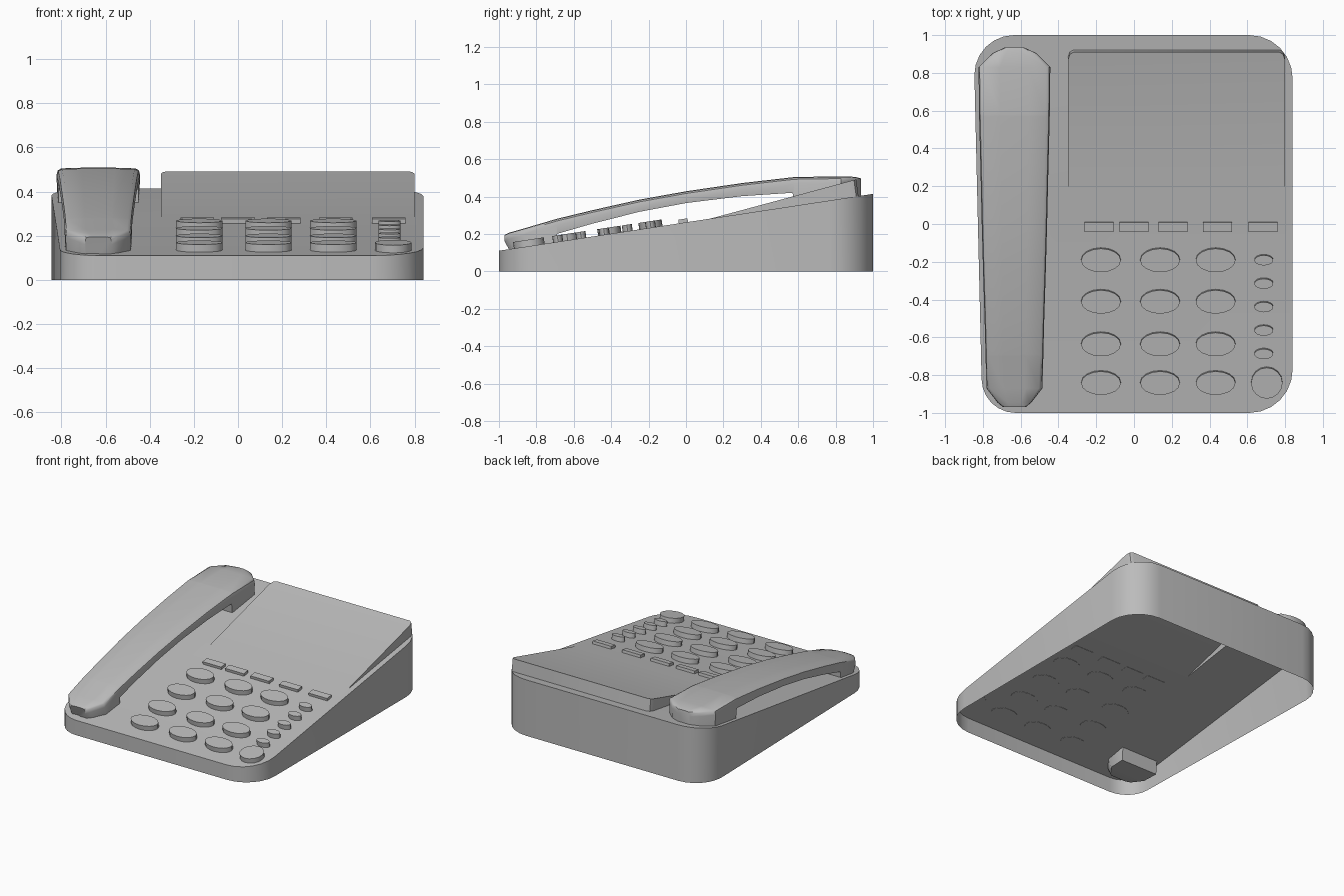
import bpy, bmesh, math
from mathutils import Matrix

cube = bpy.data.objects.get("Cube")
if cube:
    bpy.data.objects.remove(cube, do_unlink=True)

grey = bpy.data.materials.new("warm_grey_plastic")
grey.use_nodes = True
colour = (0.5, 0.5, 0.5, 1)
grey.diffuse_color = colour
grey.node_tree.nodes["Principled BSDF"].inputs["Base Color"].default_value = colour

SLOPE = 0.152
TILT = math.atan(SLOPE)


def deck(y):
    """Height of the sloping top at a given depth."""
    return 0.11 + SLOPE * (y + 1)


def finish(bm, name, angle=35):
    bmesh.ops.recalc_face_normals(bm, faces=bm.faces)
    mesh = bpy.data.meshes.new(name)
    bm.to_mesh(mesh)
    bm.free()
    mesh.materials.append(grey)
    ob = bpy.data.objects.new(name, mesh)
    bpy.context.collection.objects.link(ob)
    bpy.ops.object.select_all(action="DESELECT")
    ob.select_set(True)
    bpy.context.view_layer.objects.active = ob
    bpy.ops.object.shade_smooth_by_angle(angle=math.radians(angle))
    return ob


def loop_edges(bm, verts):
    return [bm.edges.get((a, b)) or bm.edges.new((a, b))
            for a, b in zip(verts, verts[1:] + verts[:1])]


def bridge(bm, low, high):
    """Wall between two loops; shared corners give triangles."""
    n = len(low)
    for i in range(n):
        j = (i + 1) % n
        face = list(dict.fromkeys((low[i], low[j], high[j], high[i])))
        if len(face) > 2:
            bm.faces.new(face)


# Hollow body with a sloping deck and a raised document panel
bm = bmesh.new()
outline = []
corners = [(0.61, -0.77, -90, 0.23), (0.61, 0.77, 0, 0.23),
           (-0.635, 0.79, 90, 0.21), (-0.627, -0.82, 180, 0.18)]
for cx, cy, start, r in corners:
    for i in range(7):
        a = math.radians(start + 15 * i)
        outline.append((cx + r * math.cos(a), cy + r * math.sin(a)))
floor = [bm.verts.new((x, y, 0)) for x, y in outline]
rim = [bm.verts.new((x, y, deck(y))) for x, y in outline]
bridge(bm, floor, rim)

panel = [(-0.35, 0.13), (0.8, 0.13), (0.8, 0.88), (0.79, 0.91),
         (0.77, 0.922), (-0.32, 0.922), (-0.34, 0.91), (-0.35, 0.88)]
foot = [bm.verts.new((x, y, deck(y))) for x, y in panel]
raised = foot[:2] + [bm.verts.new((x, y - 0.012, 0.28 + 0.267 * (y - 0.13)))
                     for x, y in panel[2:]]
bmesh.ops.triangle_fill(bm, use_beauty=True,
                        edges=loop_edges(bm, rim) + loop_edges(bm, foot))
bridge(bm, foot, raised)
bm.faces.new(raised)
finish(bm, "body")

# Handset: cross-sections lofted from mouthpiece to earpiece
# depth, half width, top, bottom
stations = [(-0.97, 0.06, 0.195, 0.07), (-0.945, 0.09, 0.207, 0.06),
            (-0.87, 0.148, 0.228, 0.06), (-0.70, 0.153, 0.278, 0.06),
            (-0.69, 0.153, 0.281, 0.20), (-0.5, 0.158, 0.327, 0.255),
            (-0.25, 0.166, 0.383, 0.318), (0, 0.173, 0.428, 0.365),
            (0.3, 0.18, 0.472, 0.402), (0.57, 0.187, 0.503, 0.42),
            (0.58, 0.187, 0.504, 0.335), (0.83, 0.19, 0.508, 0.365),
            (0.905, 0.115, 0.505, 0.375), (0.935, 0.05, 0.497, 0.385)]
bm = bmesh.new()
rings = []
for y, w, top, bottom in stations:
    half = [(w * 0.97, bottom), (w, top - 0.035),
            (w * 0.97, top - 0.012), (w * 0.88, top - 0.003), (w * 0.4, top)]
    section = half + [(-x, z) for x, z in reversed(half)]
    rings.append([bm.verts.new((x - 0.633, y, z)) for x, z in section])
for a, b in zip(rings, rings[1:]):
    bridge(bm, a, b)
bm.faces.new(rings[0])
bm.faces.new(rings[-1])
# Mouthpiece end leans back towards the deck
for v in bm.verts:
    if v.co.y < -0.86 and v.co.z < 0.15:
        v.co.y += 0.05
finish(bm, "handset", 40)


def key(name, x, y, rx, ry, height, sides=16):
    """Flat key sitting on the deck; four sides make a rectangle."""
    bm = bmesh.new()
    turn = math.pi / 4 if sides == 4 else 0
    size = math.sqrt(2) if sides == 4 else 1
    bmesh.ops.create_cone(bm, cap_ends=True, segments=sides, radius1=size,
                          radius2=size, depth=1,
                          matrix=Matrix.Rotation(turn, 4, "Z"))
    place = (Matrix.Translation((x, y, deck(y) + height / 2 - 0.002))
             @ Matrix.Rotation(TILT, 4, "X")
             @ Matrix.Diagonal((rx, ry, height, 1)))
    bm.transform(place)
    finish(bm, name)


# Number keys
for row, y in enumerate((-0.19, -0.41, -0.635, -0.84)):
    for col, x in enumerate((-0.175, 0.138, 0.432)):
        key(f"number_key_{row}_{col}", x, y, 0.105, 0.063, 0.037)

# Side function keys and the large round key
for i in range(5):
    key(f"function_key_{i}", 0.687, -0.19 - 0.124 * i, 0.05, 0.027, 0.037)
key("round_key", 0.703, -0.84, 0.083, 0.083, 0.037)

# Row of rectangular keys below the panel
for i, x in enumerate((-0.185, 0, 0.207, 0.442, 0.683)):
    key(f"bar_key_{i}", x, -0.015, 0.076, 0.025, 0.022, 4)
